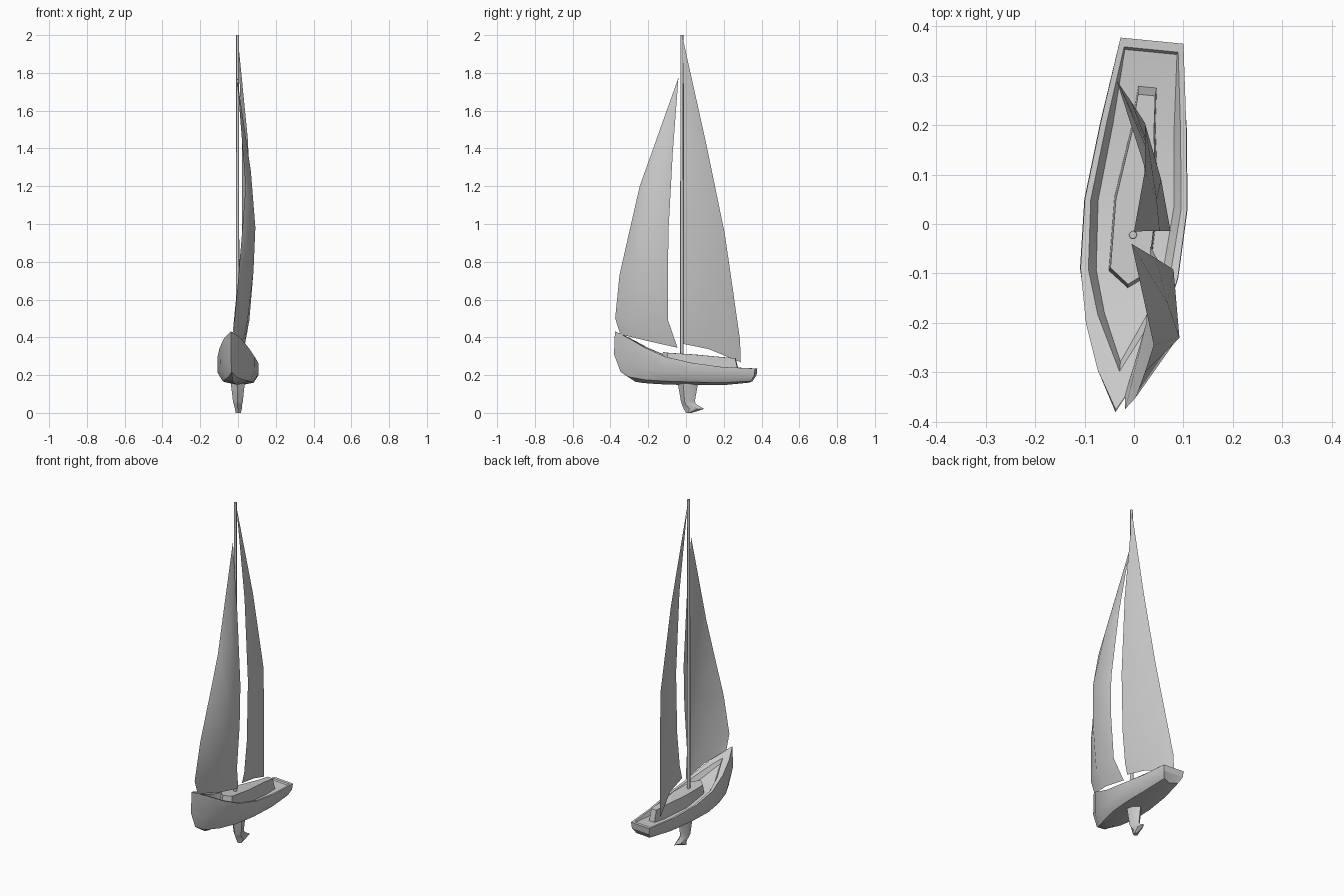
import bpy
import bmesh
import math
from mathutils import Matrix

cube = bpy.data.objects.get("Cube")
if cube:
    bpy.data.objects.remove(cube, do_unlink=True)

grey = bpy.data.materials.new("plain grey")
grey.use_nodes = True
grey.diffuse_color = (0.6, 0.6, 0.6, 1)
grey.node_tree.nodes["Principled BSDF"].inputs["Base Color"].default_value = (0.6, 0.6, 0.6, 1)

YAW = Matrix.Rotation(-0.098, 4, "Z")  # hull heading, slightly off the y axis


def finish(name, bm, closed=True, yaw=True, angle=35):
    """Clean the mesh, turn it into an object and shade it."""
    bmesh.ops.remove_doubles(bm, verts=bm.verts[:], dist=0.0005)
    if closed:
        bmesh.ops.recalc_face_normals(bm, faces=bm.faces[:])
    if yaw:
        bm.transform(YAW)
    mesh = bpy.data.meshes.new(name)
    bm.to_mesh(mesh)
    bm.free()
    mesh.materials.append(grey)
    obj = bpy.data.objects.new(name, mesh)
    bpy.context.collection.objects.link(obj)
    bpy.ops.object.select_all(action="DESELECT")
    obj.select_set(True)
    bpy.context.view_layer.objects.active = obj
    bpy.ops.object.shade_smooth_by_angle(angle=math.radians(angle))
    return obj


def loft(bm, rings, wrap=True):
    """Join rows of points with quads and return the rows of vertices."""
    rows = [[bm.verts.new(p) for p in ring] for ring in rings]
    for a, b in zip(rows, rows[1:]):
        n = len(a)
        for i in range(n if wrap else n - 1):
            j = (i + 1) % n
            bm.faces.new((a[i], a[j], b[j], b[i]))
    return rows


# Hull lines from bow to stern: (half width, y, z)
deck = [(0, -.28, .365), (.018, -.24, .34), (.042, -.185, .305), (.067, -.10, .268),
        (.077, .04, .238), (.062, .20, .22), (.053, .35, .228)]
rail_in = [(0, -.30, .392), (.025, -.25, .368), (.055, -.19, .335), (.083, -.10, .297),
           (.092, .04, .265), (.075, .20, .243), (.055, .355, .235)]
rail_out = [(0, -.378, .432), (.045, -.30, .395), (.077, -.21, .345), (.099, -.10, .297),
            (.104, .04, .265), (.087, .20, .243), (.064, .373, .235)]
topside = [(0, -.383, .31), (.038, -.31, .27), (.073, -.21, .235), (.10, -.10, .215),
           (.105, .04, .205), (.088, .20, .198), (.06, .37, .20)]
bilge = [(0, -.348, .217), (.022, -.30, .19), (.05, -.21, .175), (.072, -.10, .168),
         (.075, .04, .163), (.064, .20, .16), (.045, .35, .168)]
bottom = [(0, -.27, .165), (0, -.24, .16), (0, -.19, .155), (0, -.10, .15),
          (0, .04, .147), (0, .20, .147), (0, .335, .16)]

# Hull with bulwark and sunken deck
bm = bmesh.new()
rings = []
for half in zip(deck, rail_in, rail_out, topside, bilge, bottom):
    other = [(-x, y, z) for x, y, z in reversed(half[:-1])]
    rings.append(list(half) + other)
rows = loft(bm, rings)
end = rows[-1]
bm.faces.new(end[2:9])                  # transom
bm.faces.new(end[8:] + end[:3])         # stern platform
bmesh.ops.triangulate(bm, faces=[f for f in bm.faces if len(f.verts) > 4])
finish("hull", bm)

# Cabin: half outline (half width, y, base z, top z), pointed at the front
plan = [(0, -.132, .268, .322), (.042, -.10, .258, .318), (.045, .05, .23, .309),
        (.024, .20, .21, .296), (.019, .282, .21, .29)]


def cabin_ring(level, shrink, shift):
    right = [(x * shrink, y * shift, (zb, zt)[level]) for x, y, zb, zt in plan]
    return right + [(-x, y, z) for x, y, z in reversed(right[1:])]


bm = bmesh.new()
rows = loft(bm, [cabin_ring(0, 1.0, 1.0), cabin_ring(1, 0.92, 0.93)])
top = rows[-1]
for i in range(4):                       # roof strips across the cabin
    quad = [top[i], top[i + 1], top[-i - 1], top[-i] if i else top[0]]
    bm.faces.new(list(dict.fromkeys(quad)))
bm.faces.new(rows[0])
finish("cabin", bm, angle=25)

# Keel with a small trailing fin: (z, front y, rear y, half thickness)
bm = bmesh.new()
rings = []
for z, y0, y1, t in [(.165, -.045, .065, .038), (.06, -.027, .047, .026),
                     (.045, -.022, .055, .022), (.021, -.012, .097, .018),
                     (.0, .0, .03, .014)]:
    length = y1 - y0
    side = [(t, y0 + .3 * length), (t * .8, y0 + .65 * length)]
    ring = [(0, y0)] + side + [(0, y1)] + [(-x, y) for x, y in reversed(side)]
    rings.append([(x, y, z) for x, y in ring])
rows = loft(bm, rings)
bm.faces.new(rows[0])
bm.faces.new(rows[-1])
finish("keel", bm)

# Mast
bm = bmesh.new()
bmesh.ops.create_cone(bm, cap_ends=True, segments=8, radius1=.009, radius2=.008, depth=1.75,
                      matrix=Matrix.Translation((-.002, -.022, 1.125)))
finish("mast", bm, yaw=False, angle=50)


def sail(name, rows):
    """Thin curved sheet from rows of points running luff, middle, leech."""
    bm = bmesh.new()
    loft(bm, rows, wrap=False)
    finish(name, bm, closed=False, yaw=False, angle=60)


# Jib ahead of the mast
sail("jib", [
    [(-.005, -.04, 1.775)] * 3,
    [(.04, -.245, 1.20), (.068, -.16, 1.28), (.045, -.07, 1.38)],
    [(.022, -.30, .96), (.092, -.23, .98), (.08, -.092, .98)],
    [(.003, -.352, .73), (.082, -.24, .75), (.078, -.096, .75)],
    [(-.018, -.375, .50), (.052, -.25, .50), (.06, -.095, .49)],
    [(-.018, -.347, .415), (.025, -.20, .38), (.033, -.045, .345)],
])

# Mainsail behind the mast
sail("mainsail", [
    [(.0, -.015, 1.975)] * 3,
    [(.052, -.014, 1.45), (.046, .05, 1.44), (.022, .108, 1.42)],
    [(.074, -.014, .97), (.055, .09, .96), (.022, .205, .95)],
    [(.067, -.014, .62), (.045, .12, .64), (-.007, .25, .64)],
    [(.05, -.014, .43), (.03, .14, .41), (-.032, .286, .385)],
    [(.035, -.014, .365), (.02, .12, .338), (-.035, .29, .268)],
])
